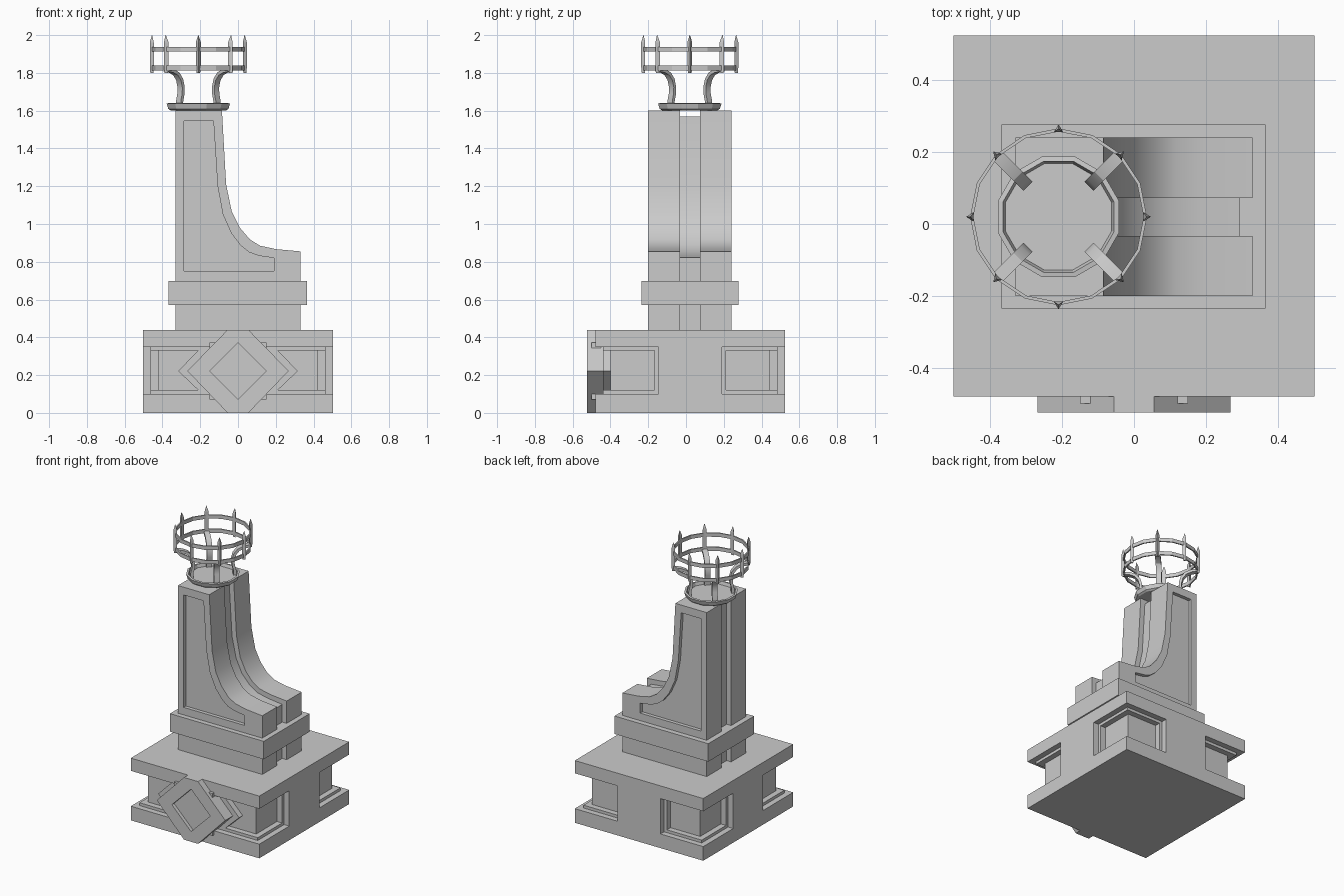
import bpy, bmesh, math
from mathutils import Matrix

if "Cube" in bpy.data.objects:
    bpy.data.objects.remove(bpy.data.objects["Cube"])

CY = 0.0225            # plan centre of the base in y
TX, TY = -0.21, 0.02   # centre of the crown


def loft(name, loops, caps=True, closed=False, smooth=False):
    """Skin a stack of equally long point loops."""
    bm = bmesh.new()
    rows = [[bm.verts.new(p) for p in lp] for lp in loops]
    n = len(rows[0])
    pairs = list(zip(rows, rows[1:])) + ([(rows[-1], rows[0])] if closed else [])
    for a, b in pairs:
        for i in range(n):
            j = (i + 1) % n
            bm.faces.new((a[i], a[j], b[j], b[i]))
    if caps and not closed:
        bm.faces.new(rows[0][::-1])
        bm.faces.new(rows[-1])
    bmesh.ops.remove_doubles(bm, verts=bm.verts, dist=1e-5)
    bmesh.ops.recalc_face_normals(bm, faces=bm.faces)
    me = bpy.data.meshes.new(name)
    bm.to_mesh(me)
    bm.free()
    ob = bpy.data.objects.new(name, me)
    bpy.context.collection.objects.link(ob)
    if smooth:
        bpy.ops.object.select_all(action='DESELECT')
        ob.select_set(True)
        bpy.context.view_layer.objects.active = ob
        bpy.ops.object.shade_smooth_by_angle(angle=math.radians(25))
    return ob


def box(name, x0, x1, y0, y1, z0, z1):
    plan = [(x0, y0), (x1, y0), (x1, y1), (x0, y1)]
    return loft(name, [[(x, y, z) for x, y in plan] for z in (z0, z1)])


def at_y(profile, y):
    return [(x, y, z) for x, z in profile]


def ring(r, z, n, phase=0.0):
    return [(TX + r * math.cos(math.tau * i / n + phase),
             TY + r * math.sin(math.tau * i / n + phase), z) for i in range(n)]


# Base slabs
H = 0.5025
box("base_bottom", -H, H, CY - H, CY + H, 0, 0.1)
box("base_top", -H, H, CY - H, CY + H, 0.35, 0.44)

# Base middle: stepped corner recesses around three flat side piers
for z0, z1 in ((0.1, 0.12), (0.33, 0.35)):
    box("recess_step", -H + .04, H - .04, CY - H + .04, CY + H - .04, z0, z1)
box("base_core", -H + .08, H - .08, CY - H + .08, CY + H - .08, 0.12, 0.33)
for w, inset, z0, z1 in ((0.168, 0, 0.1, 0.35), (0.19, 0.04, 0.12, 0.33)):
    d = H - inset
    box("side_pier", -d, d, CY - w, CY + w, z0, z1)
    box("back_pier", -w, w, CY, CY + d, z0, z1)

# Front diamond: ledge behind, then the sunken-face plate
C = 0.222
ledge = [(.21, .33), (.317, C), (.21, .12), (-.21, .12), (-.317, C), (-.21, .33)]
loft("diamond_ledge", [at_y(ledge, -0.44), at_y(ledge, -0.3)])
plate = [(.055, .44), (.268, C), (.055, 0), (-.055, 0), (-.268, C), (-.055, .44)]
inner = [(0, C + .15), (.15, C), (0, C - .15), (0, C - .15), (-.15, C), (0, C + .15)]
loft("diamond_rim", [at_y(plate, -0.3), at_y(plate, -0.525), at_y(inner, -0.525),
                     at_y(inner, -0.5)], caps=False)
box("diamond_floor", -0.15, 0.15, -0.5, -0.45, C - .15, C + .15)

# Pedestal: two swooping side slabs with sunken panels, and an inset core
outer = [(.33, .44), (-.33, .44), (-.33, 1.6), (-.085, 1.6), (-.063, 1.21), (-.033, 1.065),
         (.01, .98), (.063, .918), (.117, .885), (.2, .867), (.33, .855)]
panel = [(.19, .75), (-.285, .75), (-.285, 1.545), (-.13, 1.545), (-.108, 1.2), (-.08, 1.05),
         (-.035, .95), (.015, .885), (.06, .85), (.11, .832), (.19, .82)]
core = [(.295, .44), (-.295, .44), (-.295, 1.57), (-.12, 1.57), (-.098, 1.2), (-.066, 1.052),
        (-.02, .956), (.04, .892), (.104, .852), (.19, .834), (.295, .822)]
for name, face, back, s in (("front_slab", -.2, -.033, 1), ("back_slab", .24, .073, -1)):
    loft(name, [at_y(outer, back), at_y(outer, face), at_y(panel, face),
                at_y(panel, face + .025 * s)], smooth=True)
loft("slab_core", [at_y(core, -.034), at_y(core, .074)], smooth=True)
box("pedestal_band", -.368, .366, -.235, .277, .57, .697)

# Dish on top
section = ((.153, 1.602), (.165, 1.61), (.174, 1.638), (.160, 1.64), (.153, 1.618))
loft("dish", [ring(r, z, 12, math.pi / 12) for r, z in section])

# Curved brackets carrying the crown
path = [(.140, 1.612), (.140, 1.65), (.130, 1.69), (.129, 1.725), (.140, 1.765),
        (.165, 1.795), (.200, 1.81), (.240, 1.816)]
loops = []
for i, (r, z) in enumerate(path):
    (r0, z0), (r1, z1) = path[max(i - 1, 0)], path[min(i + 1, len(path) - 1)]
    L = math.hypot(r1 - r0, z1 - z0)
    nr, nz = (z1 - z0) / L * .009, -(r1 - r0) / L * .009
    loops.append([(r + a * nr, t * .018, z + a * nz)
                  for a, t in ((1, 1), (1, -1), (-1, -1), (-1, 1))])
for k in range(4):
    ob = loft("crown_bracket", loops, smooth=True)
    ob.data.transform(Matrix.Translation((TX, TY, 0)) @
                      Matrix.Rotation(math.pi / 4 + k * math.pi / 2, 4, 'Z'))

# Crown hoops
for z0, z1 in ((1.812, 1.838), (1.912, 1.938)):
    loft("crown_hoop", [ring(r, z, 16) for r, z in
                        ((.246, z0), (.246, z1), (.237, z1), (.237, z0))], closed=True)

# Pointed three-sided crown posts
tri = ((.236, -.013), (.257, 0), (.236, .013))
post = [[(.245 + (r - .245) * s, t * s, z) for r, t in tri]
        for z, s in ((1.8, .75), (1.83, 1), (1.962, 1), (2.0, .08))]
for k in range(8):
    ob = loft("crown_post", post)
    ob.data.transform(Matrix.Translation((TX, TY, 0)) @
                      Matrix.Rotation(k * math.pi / 4, 4, 'Z'))
